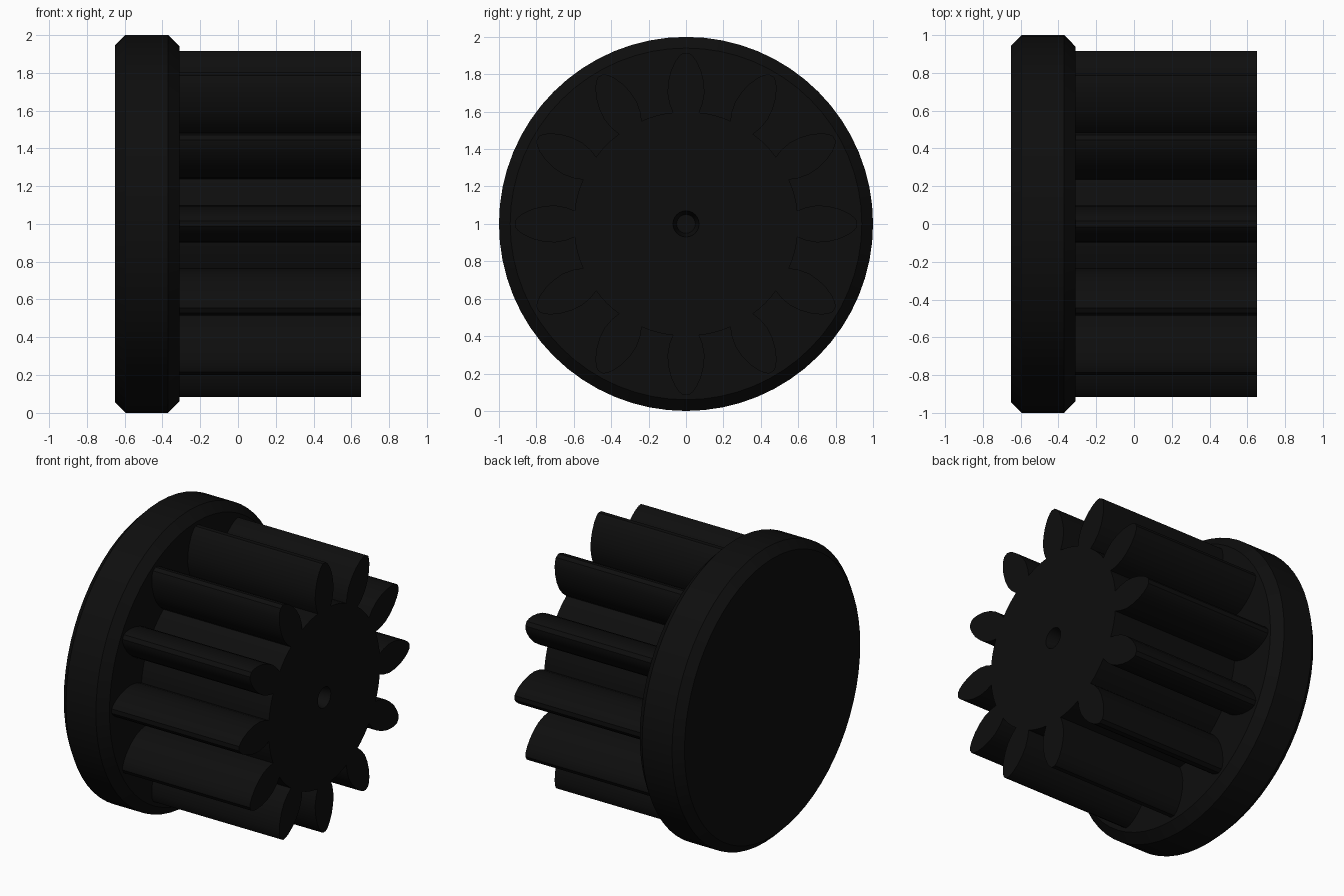
import bpy, bmesh
from math import sin, cos, pi, radians

cube = bpy.data.objects.get("Cube")
if cube:
    bpy.data.objects.remove(cube, do_unlink=True)

AXIS_Z = 1.0
SEGMENTS = 64
TEETH = 12
FLANGE_BACK, FLANGE_FRONT, GEAR_END = -0.65, -0.31, 0.65

black = bpy.data.materials.new("black_plastic")
black.use_nodes = True
colour = (0.0043, 0.0043, 0.0043, 1)
black.diffuse_color = colour
black.node_tree.nodes["Principled BSDF"].inputs["Base Color"].default_value = colour


def ring(bm, x, outline):
    """Closed loop of vertices at x from (y, z) points about the axis."""
    return [bm.verts.new((x, y, AXIS_Z + z)) for y, z in outline]


def circle(radius, count):
    return [(radius * cos(2 * pi * i / count), radius * sin(2 * pi * i / count))
            for i in range(count)]


def bridge(bm, a, b):
    n = len(a)
    for i in range(n):
        bm.faces.new((a[i], a[(i + 1) % n], b[(i + 1) % n], b[i]))


def finish(bm, name):
    bmesh.ops.recalc_face_normals(bm, faces=bm.faces)
    mesh = bpy.data.meshes.new(name)
    bm.to_mesh(mesh)
    bm.free()
    mesh.materials.append(black)
    obj = bpy.data.objects.new(name, mesh)
    bpy.context.collection.objects.link(obj)
    bpy.ops.object.select_all(action='DESELECT')
    obj.select_set(True)
    bpy.context.view_layer.objects.active = obj
    bpy.ops.object.shade_smooth_by_angle(angle=radians(30))
    return obj


# Flange: disc with both rims chamfered
bm = bmesh.new()
profile = [(FLANGE_BACK, 0.945), (-0.595, 1.0), (-0.37, 1.0), (FLANGE_FRONT, 0.94)]
rings = [ring(bm, x, circle(r, SEGMENTS)) for x, r in profile]
for a, b in zip(rings, rings[1:]):
    bridge(bm, a, b)
bm.faces.new(rings[0])
bm.faces.new(rings[-1])
finish(bm, "flange")

# Gear outline: leaf-shaped teeth, given as (radius, half width), on a round core
flank = [(0.595, 0.07), (0.64, 0.088), (0.70, 0.099), (0.76, 0.095),
         (0.82, 0.08), (0.87, 0.057), (0.90, 0.035), (0.915, 0.015)]
tooth = [(r, -w) for r, w in flank] + [(r, w) for r, w in reversed(flank)]
outline = []
for i in range(TEETH):
    angle = 2 * pi * i / TEETH
    outline += [(r * cos(angle) - w * sin(angle), r * sin(angle) + w * cos(angle))
                for r, w in tooth]
    for step in (11, 15, 19):
        a = angle + radians(step)
        outline.append((0.6 * cos(a), 0.6 * sin(a)))

# Gear: extruded outline with a tapered blind hole in its end face
bm = bmesh.new()
base = ring(bm, FLANGE_FRONT - 0.02, outline)
end = ring(bm, GEAR_END, outline)
bridge(bm, base, end)
mouth = ring(bm, GEAR_END, circle(0.07, 24))
floor = ring(bm, GEAR_END - 0.12, circle(0.05, 24))
bridge(bm, mouth, floor)
bm.faces.new(floor)
bm.faces.new(base)
rim = [e for e in bm.edges if len(e.link_faces) == 1]
bmesh.ops.triangle_fill(bm, edges=rim, use_beauty=True)
finish(bm, "toothed_gear")
